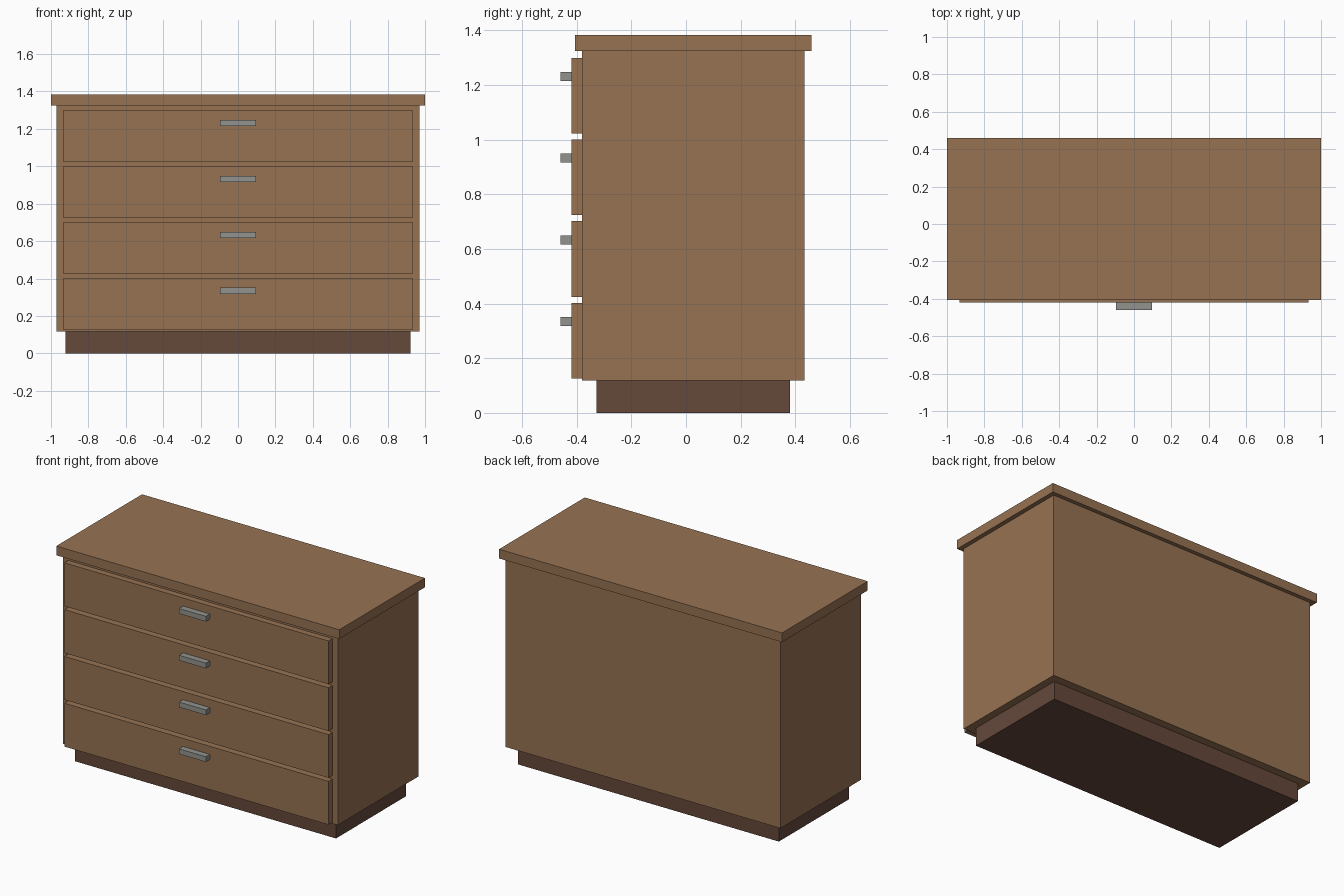
import bpy

cube = bpy.data.objects.get("Cube")
if cube:
    bpy.data.objects.remove(cube, do_unlink=True)


def material(name, rgb):
    mat = bpy.data.materials.new(name)
    mat.use_nodes = True
    colour = (*rgb, 1)
    mat.diffuse_color = colour
    mat.node_tree.nodes["Principled BSDF"].inputs["Base Color"].default_value = colour
    return mat


def box(name, width, y_range, z_range, mat):
    """Box centred on x, spanning the given depth and height."""
    (y0, y1), (z0, z1) = y_range, z_range
    bpy.ops.mesh.primitive_cube_add(size=1, location=(0, (y0 + y1) / 2, (z0 + z1) / 2))
    obj = bpy.context.object
    obj.name = name
    obj.scale = (width, y1 - y0, z1 - z0)
    bpy.ops.object.transform_apply(location=False, rotation=False, scale=True)
    obj.data.materials.append(mat)
    return obj


wood = material("warm wood", (0.31, 0.17, 0.085))
dark_wood = material("dark wood", (0.13, 0.065, 0.042))
metal = material("grey metal", (0.29, 0.29, 0.27))

# Carcass
BASE_TOP, BODY_TOP, TOP = 0.118, 1.325, 1.384
BODY_FRONT, DRAWER_FRONT, HANDLE_FRONT = -0.38, -0.42, -0.46
box("plinth", 1.845, (-0.328, 0.38), (0, BASE_TOP), dark_wood)
box("cabinet_body", 1.943, (BODY_FRONT, 0.433), (BASE_TOP, BODY_TOP), wood)
box("worktop", 2.0, (-0.406, 0.459), (BODY_TOP, TOP), wood)

# Drawer fronts with bar handles, bottom to top
PITCH = 0.299
for i in range(4):
    z = 0.126 + i * PITCH
    box(f"drawer_front_{i + 1}", 1.867, (DRAWER_FRONT, BODY_FRONT), (z, z + 0.277), wood)
    box(f"drawer_handle_{i + 1}", 0.19, (HANDLE_FRONT, DRAWER_FRONT),
        (z + 0.192, z + 0.225), metal)
